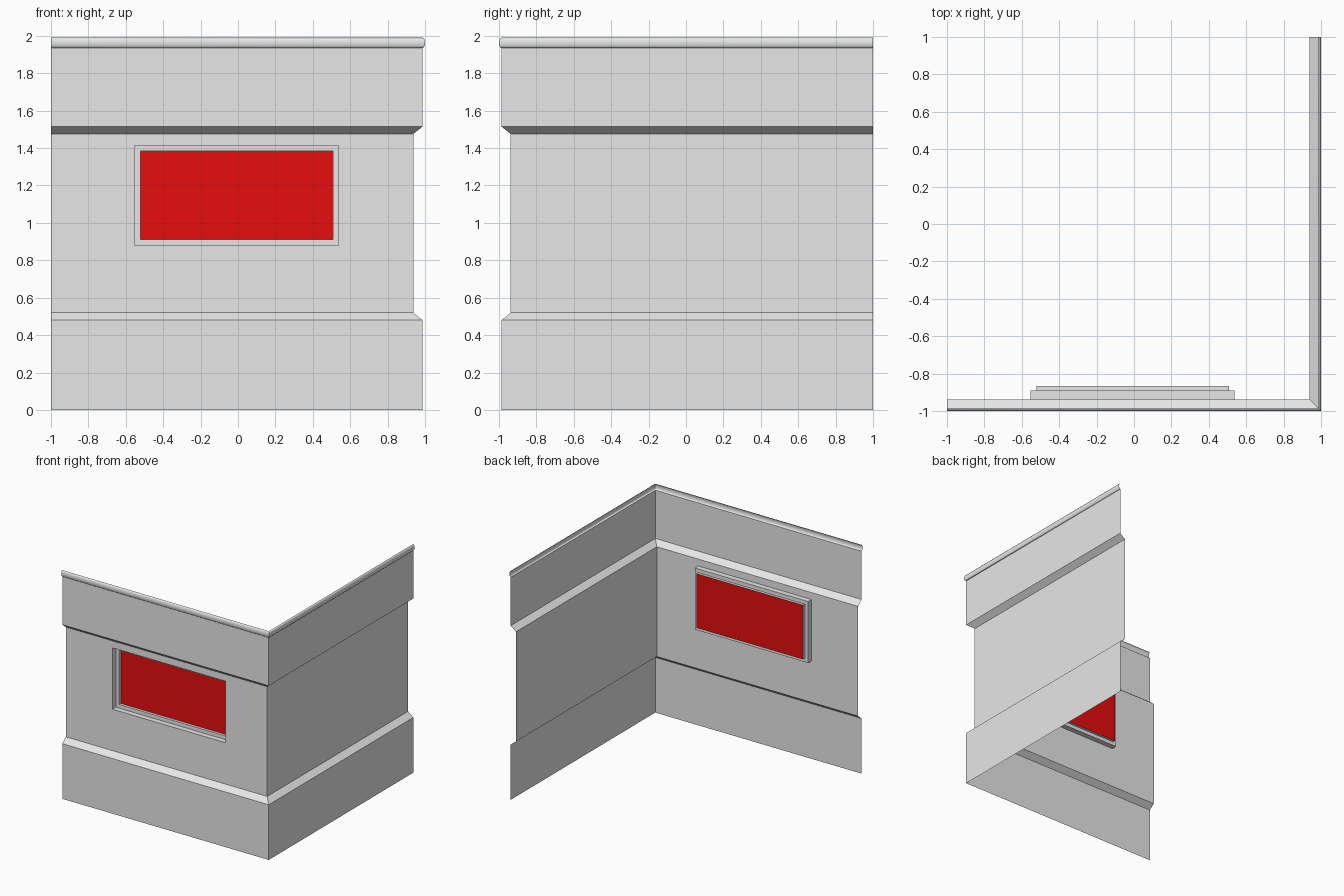
import bpy, bmesh, math

cube = bpy.data.objects.get("Cube")
if cube:
    bpy.data.objects.remove(cube, do_unlink=True)


def material(name, color):
    mat = bpy.data.materials.new(name)
    mat.use_nodes = True
    mat.diffuse_color = color
    mat.node_tree.nodes["Principled BSDF"].inputs["Base Color"].default_value = color
    return mat


GREY = material("light_grey", (0.8, 0.8, 0.8, 1))
RED = material("red", (1.0, 0.005, 0.005, 1))


def finish(bm, name, mat):
    mesh = bpy.data.meshes.new(name)
    bm.to_mesh(mesh)
    bm.free()
    mesh.materials.append(mat)
    obj = bpy.data.objects.new(name, mesh)
    bpy.context.collection.objects.link(obj)
    return obj


def sweep(bm, profile):
    """Run an (offset, height) profile round the corner; returns front faces."""
    rows = [[bm.verts.new(p) for p in ((-1, -d, z), (d, -d, z), (d, 1, z))]
            for d, z in profile]
    front = []
    for low, high in zip(rows, rows[1:]):
        for i in range(2):
            face = bm.faces.new((low[i], low[i + 1], high[i + 1], high[i]))
            if i == 0:
                front.append(face)
    return front


def rectangle(bm, x0, x1, z0, z1, y):
    return [bm.verts.new(p) for p in
            ((x0, y, z0), (x1, y, z0), (x1, y, z1), (x0, y, z1))]


def ring(bm, a, b):
    for k in range(4):
        n = (k + 1) % 4
        bm.faces.new((a[k], a[n], b[n], b[k]))


OUT, IN = 0.987, 0.937
OPENING = (-0.553, 0.538, 0.88, 1.415)
PANEL = (-0.52, 0.507, 0.912, 1.383)

# Corner wall sheet with a recessed middle band and a window opening
bm = bmesh.new()
faces = sweep(bm, [(OUT, 0), (OUT, 0.48), (IN, 0.52), (IN, 1.475),
                   (OUT, 1.515), (OUT, 1.935)])
band = faces[2]
corners = list(band.verts)
bm.faces.remove(band)
ring(bm, corners, rectangle(bm, *OPENING, -IN))
finish(bm, "corner_wall", GREY)

# Half-round trim along the top
bm = bmesh.new()
steps = 8
sweep(bm, [(OUT + 0.013 * math.sin(math.pi * i / steps),
            1.9625 - 0.0275 * math.cos(math.pi * i / steps))
           for i in range(steps + 1)])
trim = finish(bm, "top_trim", GREY)
for poly in trim.data.polygons:
    poly.use_smooth = True
bpy.context.view_layer.objects.active = trim
trim.select_set(True)
bpy.ops.object.shade_smooth_by_angle(angle=math.radians(50))

# Stepped window recess
bm = bmesh.new()
loops = [rectangle(bm, *size, y) for size, y in
         ((OPENING, -IN), (OPENING, -0.89), (PANEL, -0.89), (PANEL, -0.867))]
for a, b in zip(loops, loops[1:]):
    ring(bm, a, b)
finish(bm, "window_recess", GREY)

# Red panel closing the recess
bm = bmesh.new()
bm.faces.new(rectangle(bm, *PANEL, -0.867))
finish(bm, "window_panel", RED)
